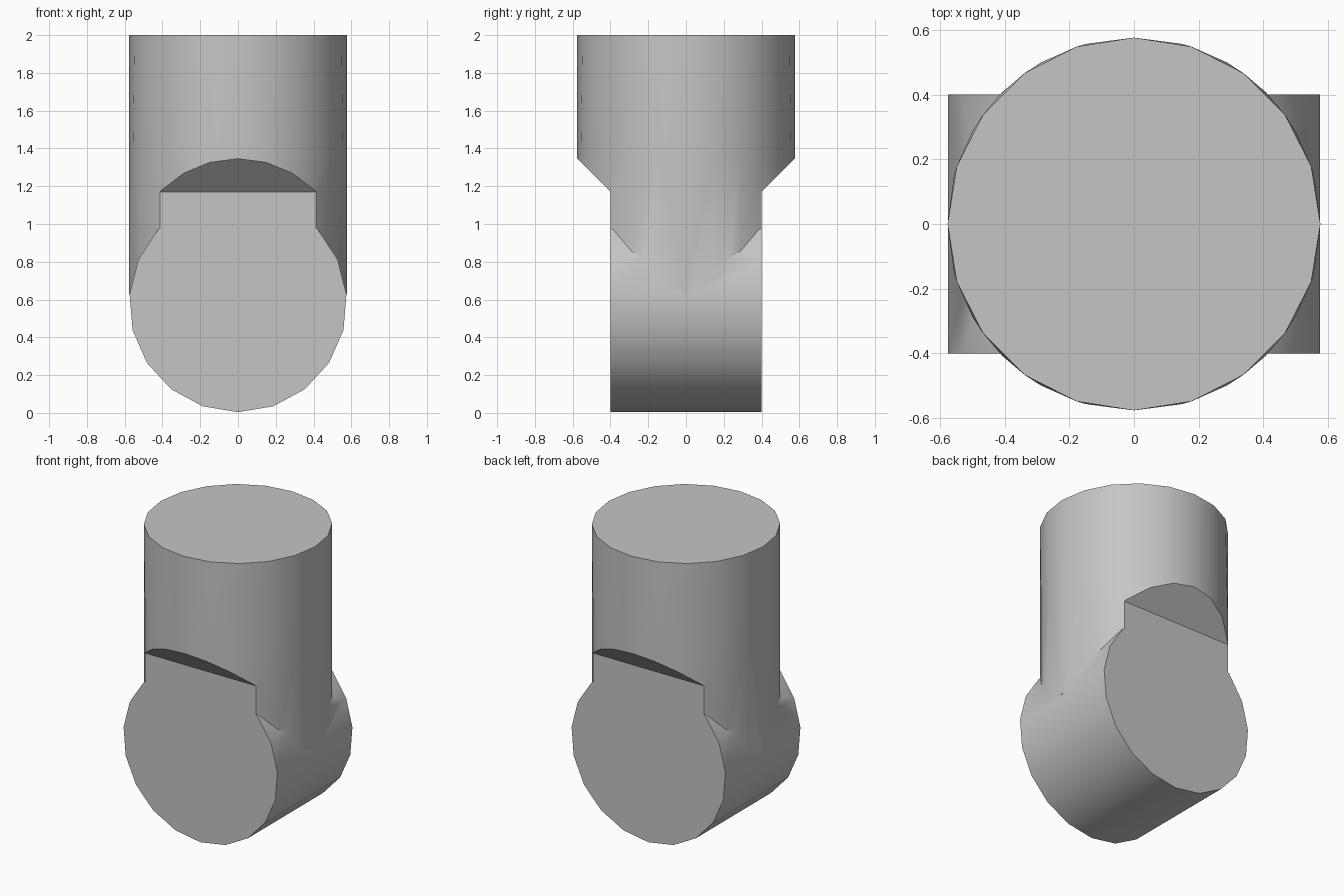
import bpy, bmesh
from math import sin, cos, pi

cube = bpy.data.objects.get("Cube")
if cube:
    bpy.data.objects.remove(cube, do_unlink=True)

R = 0.576          # shared radius of both cylinders
AXIS_Z = 0.58      # height of the horizontal cylinder
HALF = 0.4         # half thickness of the lower end
CHAMFER_Z = 1.17   # where the flat meets the sloped cut

grey = bpy.data.materials.new("plain grey")
grey.use_nodes = True
colour = (0.56, 0.56, 0.56, 1)
grey.diffuse_color = colour
grey.node_tree.nodes["Principled BSDF"].inputs["Base Color"].default_value = colour


def loft(name, rings):
    """Closed solid through rings of points, bridged in order."""
    bm = bmesh.new()
    loops = []
    for pts in rings:
        vs = [bm.verts.new(p) for p in pts]
        loops.append([bm.edges.new((vs[i - 1], vs[i])) for i in range(len(vs))])
        if pts is rings[0] or pts is rings[-1]:
            bm.faces.new(vs)
    for a, b in zip(loops, loops[1:]):
        bmesh.ops.bridge_loops(bm, edges=a + b)
    bmesh.ops.recalc_face_normals(bm, faces=bm.faces)
    mesh = bpy.data.meshes.new(name)
    bm.to_mesh(mesh)
    bm.free()
    mesh.materials.append(grey)
    ob = bpy.data.objects.new(name, mesh)
    bpy.context.collection.objects.link(ob)
    return ob


def combine(target, other, operation):
    mod = target.modifiers.new(operation, 'BOOLEAN')
    mod.operation = operation
    mod.solver = 'EXACT'
    mod.object = other
    bpy.context.view_layer.objects.active = target
    bpy.ops.object.modifier_apply(modifier=mod.name)
    bpy.data.objects.remove(other, do_unlink=True)


def upright_ring(n, z):
    turns = [2 * pi * i / n for i in range(n)]
    return [(R * cos(a), R * sin(a), z) for a in turns]


def drum_ring(n, y):
    turns = [2 * pi * i / n for i in range(n)]
    return [(R * sin(a), y, AXIS_Z - R * cos(a)) for a in turns]


# Upright round column
body = loft("jointed_column", [upright_ring(24, AXIS_Z + 0.05),
                               upright_ring(24, CHAMFER_Z + R - HALF),
                               upright_ring(20, 2)])

# Horizontal drum across the foot of the column
combine(body, loft("drum", [drum_ring(19, -0.7), drum_ring(19, 0.7)]), 'UNION')

# Flat sides with sloped shoulders, cut front and back
for side in (-1, 1):
    profile = [(HALF, -1), (HALF, CHAMFER_Z), (1, CHAMFER_Z + 1 - HALF), (1, -1)]
    cutter = loft("side_cutter", [[(x, side * y, z) for y, z in profile] for x in (-1, 1)])
    cutter.hide_render = True
    combine(body, cutter, 'DIFFERENCE')

# Smooth round walls, sharp rims
bpy.ops.object.select_all(action='DESELECT')
body.select_set(True)
bpy.context.view_layer.objects.active = body
bpy.ops.object.shade_smooth_by_angle(angle=pi / 6)
